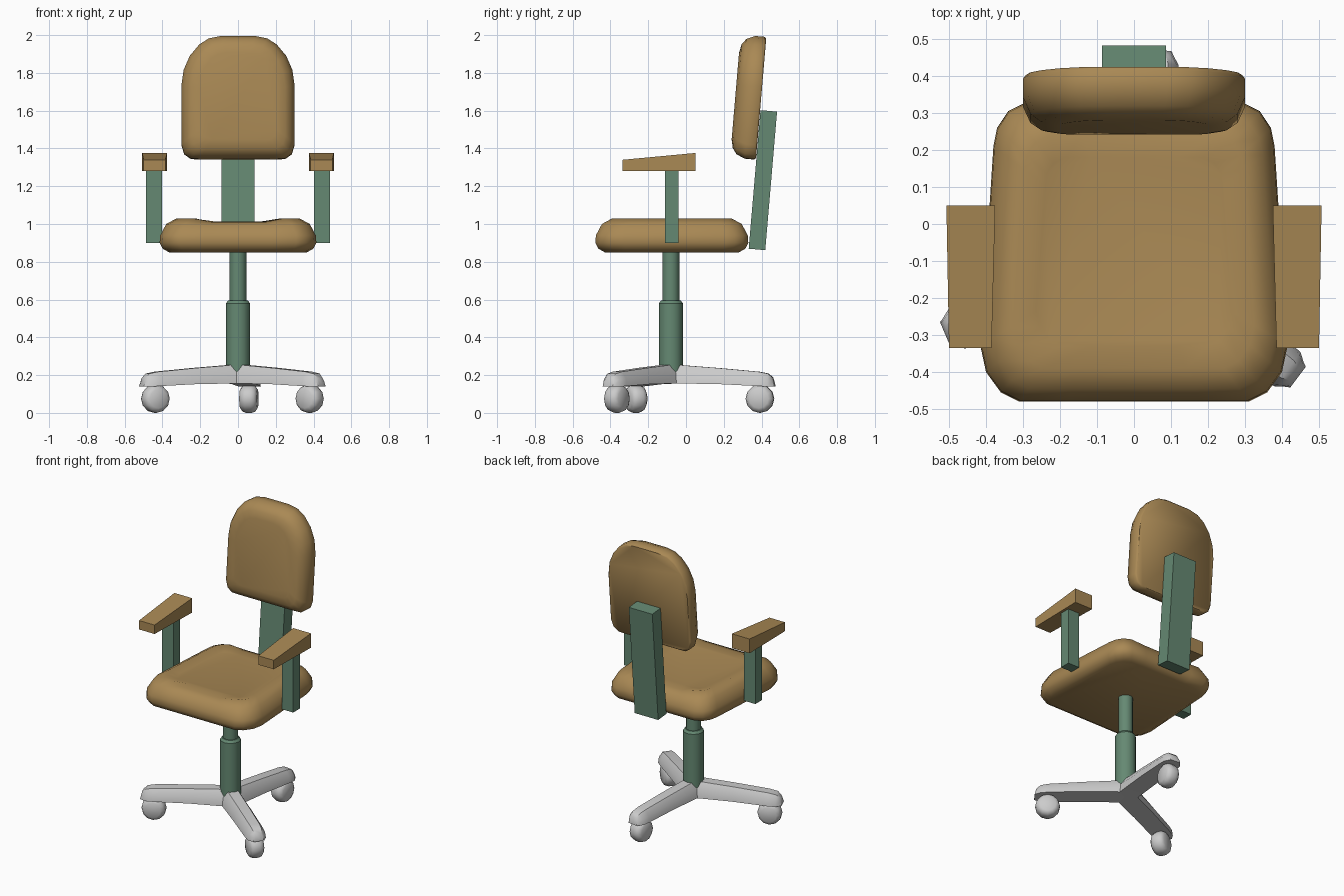
import bpy, bmesh
from math import sin, cos, pi, radians
from mathutils import Matrix

if "Cube" in bpy.data.objects:
    bpy.data.objects.remove(bpy.data.objects["Cube"])


def material(name, rgb):
    m = bpy.data.materials.new(name)
    m.diffuse_color = (*rgb, 1)
    m.use_nodes = True
    m.node_tree.nodes["Principled BSDF"].inputs["Base Color"].default_value = m.diffuse_color
    return m


BROWN = material("brown_fabric", (0.40, 0.25, 0.09))
GREEN = material("green_metal", (0.13, 0.25, 0.17))


def loft(name, rings, mat=None, bevel=0, segments=2, matrix=None, angle=35):
    """Skin a list of equal-length closed rings and cap both ends."""
    bm = bmesh.new()
    loops = [[bm.verts.new(p) for p in ring] for ring in rings]
    n = len(loops[0])
    for a, b in zip(loops, loops[1:]):
        for i in range(n):
            j = (i + 1) % n
            bm.faces.new((a[i], a[j], b[j], b[i]))
    bm.faces.new(loops[0])
    bm.faces.new(loops[-1])
    if bevel:
        edges = [e for e in bm.edges if e.calc_face_angle(0) > 0.6]
        bmesh.ops.bevel(bm, geom=edges, offset=bevel, segments=segments,
                        profile=0.5, affect='EDGES')
    if matrix:
        bm.transform(matrix)
    bmesh.ops.recalc_face_normals(bm, faces=bm.faces)
    me = bpy.data.meshes.new(name)
    bm.to_mesh(me)
    bm.free()
    ob = bpy.data.objects.new(name, me)
    bpy.context.collection.objects.link(ob)
    if mat:
        me.materials.append(mat)
    bpy.ops.object.select_all(action='DESELECT')
    ob.select_set(True)
    bpy.context.view_layer.objects.active = ob
    bpy.ops.object.shade_smooth_by_angle(angle=radians(angle))
    return ob


def rect(x0, x1, y0, y1, z):
    return [(x0, y0, z), (x1, y0, z), (x1, y1, z), (x0, y1, z)]


def circle(r, z, n=12):
    return [(r * cos(2 * pi * i / n), r * sin(2 * pi * i / n), z) for i in range(n)]


def mirrored(half):
    return half + [(-x, y) for x, y in reversed(half)]


# seat: rounded outline stacked in inset layers, raised along both sides
outline = mirrored([(0.18, -0.48), (0.31, -0.48), (0.36, -0.455), (0.40, -0.40),
                    (0.415, -0.33), (0.38, 0.21), (0.37, 0.26), (0.34, 0.305),
                    (0.29, 0.33), (0.18, 0.33)])
rings = []
for z, inset, lift in ((0.85, 0.05, 0), (0.87, 0.015, 0), (0.90, 0, 0), (0.94, 0.003, 0),
                       (0.995, 0.035, 0.005), (1.01, 0.09, 0.02), (1.012, 0.15, 0)):
    sx, sy = 1 - inset / 0.415, 1 - inset / 0.405
    rings.append([(x * sx, -0.075 + (y + 0.075) * sy, z + (lift if abs(x) > 0.2 else 0))
                  for x, y in outline])
loft("seat", rings, BROWN, angle=60)

# backrest: arched outline, flat at the rear and cushioned at the front, leaning back
TILT = 0.085
arch = mirrored([(0.20, -0.327), (0.25, -0.325), (0.285, -0.30), (0.30, -0.25),
                 (0.30, 0.06), (0.288, 0.145), (0.255, 0.22), (0.205, 0.28),
                 (0.155, 0.312), (0.09, 0.325)])
rings = []
for y, inset in ((0.065, 0.008), (0.055, 0), (0.005, 0), (-0.04, 0.02),
                 (-0.062, 0.05), (-0.072, 0.095)):
    sx, sz = 1 - inset / 0.30, 1 - inset / 0.325
    rings.append([(x * sx, y, z * sz) for x, z in arch])
loft("backrest", rings, BROWN, angle=50,
     matrix=Matrix.Translation((0, 0.333, 1.672)) @ Matrix.Rotation(-TILT, 4, 'X'))

# back support bar
loft("back_support", [rect(-0.087, 0.087, -0.044, 0.044, -0.368),
                      rect(-0.087, 0.087, -0.044, 0.044, 0.368)], GREEN, 0.028,
     matrix=Matrix.Translation((0, 0.407, 1.232)) @ Matrix.Rotation(-TILT, 4, 'X'))

# armrests
for side, s in (("left", -1), ("right", 1)):
    loft(side + "_arm_post", [rect(s * 0.403, s * 0.487, -0.11, -0.04, 0.90),
                              rect(s * 0.403, s * 0.487, -0.11, -0.04, 1.30)], GREEN, 0.02)
    front = [(s * 0.385, -0.335, 1.28), (s * 0.50, -0.335, 1.28),
             (s * 0.50, -0.335, 1.34), (s * 0.385, -0.335, 1.34)]
    rear = [(s * 0.375, 0.05, 1.28), (s * 0.507, 0.05, 1.28),
            (s * 0.507, 0.05, 1.376), (s * 0.375, 0.05, 1.376)]
    loft(side + "_arm_pad", [front, rear], BROWN, 0.018)

# gas lift column
CENTRE = Matrix.Translation((0, -0.08, 0))
loft("lower_column", [circle(0.064, 0.20), circle(0.064, 0.58), circle(0.052, 0.595)],
     GREEN, matrix=CENTRE)
loft("upper_column", [circle(0.045, 0.56), circle(0.045, 0.87)], GREEN, matrix=CENTRE)

# three-legged base with casters
for k in range(3):
    turn = CENTRE @ Matrix.Rotation(radians(83 + 120 * k), 4, 'Z')
    rings = []
    for r, w, low, top in ((0, 0.065, 0.156, 0.257), (0.25, 0.064, 0.153, 0.238),
                           (0.47, 0.062, 0.142, 0.218), (0.52, 0.058, 0.14, 0.208),
                           (0.545, 0.04, 0.14, 0.185), (0.555, 0.035, 0.14, 0.145)):
        h = top - low
        rings.append([(r, -w, low), (r, -w * 0.9, low + h * 0.55), (r, -w * 0.5, top),
                      (r, w * 0.5, top), (r, w * 0.9, low + h * 0.55), (r, w, low)])
    loft(f"base_leg_{k + 1}", rings, matrix=turn)
    wheel = [circle(r, z, 12) for r, z in ((0.05, -0.046), (0.068, -0.034), (0.075, -0.015),
                                           (0.075, 0.015), (0.068, 0.034), (0.05, 0.046))]
    loft(f"caster_{k + 1}", wheel, angle=45,
         matrix=turn @ Matrix.Translation((0.475, 0, 0.075)) @ Matrix.Rotation(pi / 2, 4, 'X'))
